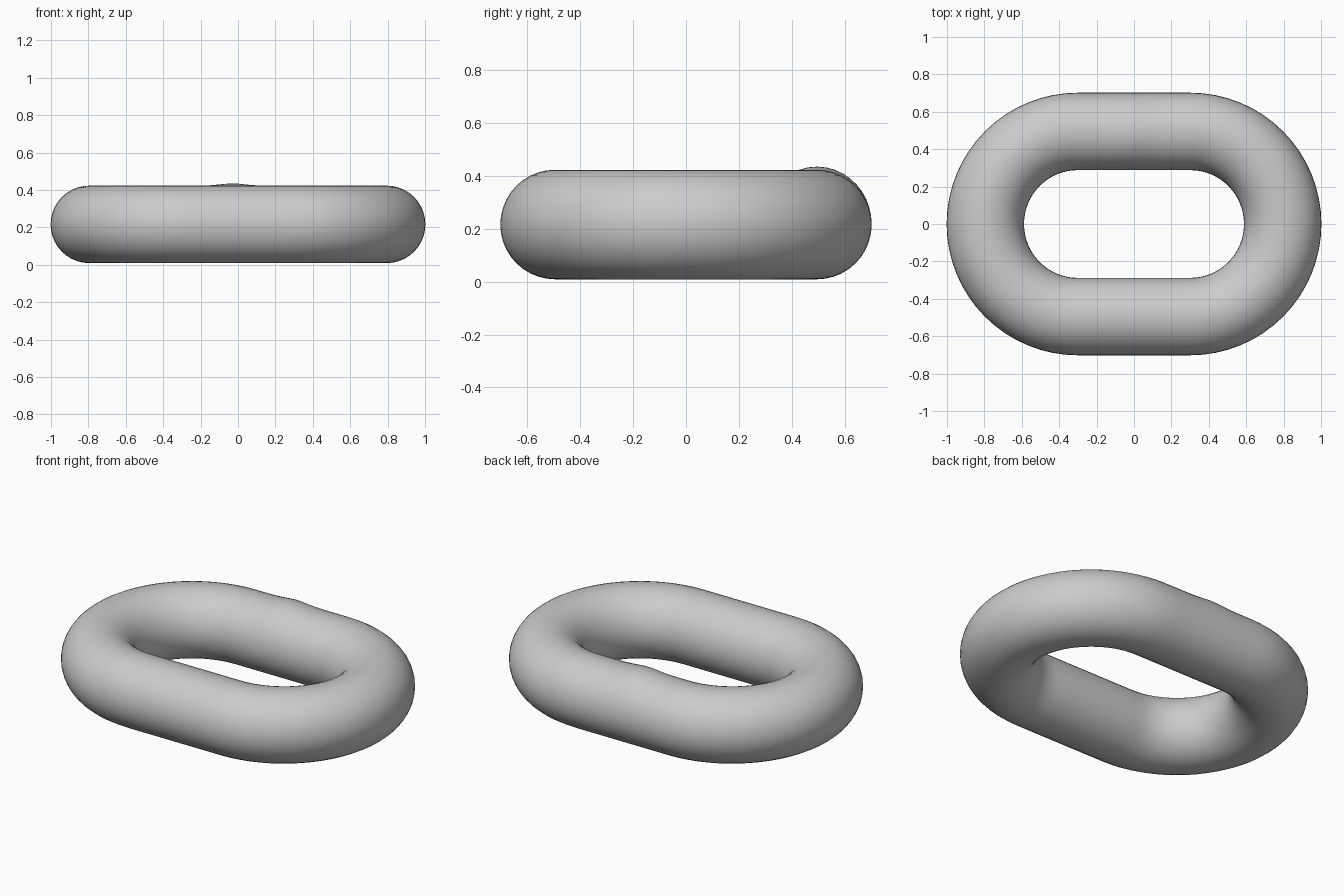
import bpy, bmesh, math
from mathutils import Vector

if "Cube" in bpy.data.objects:
    bpy.data.objects.remove(bpy.data.objects["Cube"])

HALF_STRAIGHT, BEND, TUBE, MID_Z = 0.3, 0.495, 0.207, 0.216
SIDES = 40


def link_path():
    """Centre line points and outward normals of a rounded oblong."""
    pts = []
    for side, start in ((1, -math.pi / 2), (-1, math.pi / 2)):
        for i in range(33):
            a = start + math.pi * i / 32
            n = Vector((math.cos(a), math.sin(a), 0))
            pts.append((Vector((side * HALF_STRAIGHT, 0, 0)) + n * BEND, n))
        # straight side following the bend
        n = Vector((0, side, 0))
        for i in range(1, 16):
            x = side * HALF_STRAIGHT * (1 - 2 * i / 16)
            pts.append((Vector((x, side * BEND, 0)), n))
    return pts


# Round bar swept around the path
bm = bmesh.new()
rings = []
for p, n in link_path():
    # slight weld swelling on top of the back bar
    weld = 0.012 * math.exp(-((p.x + 0.03) / 0.09) ** 2) if p.y > 0.4 else 0
    ring = []
    for j in range(SIDES):
        t = 2 * math.pi * j / SIDES
        r = TUBE + weld * max(0, math.sin(t)) ** 2
        ring.append(bm.verts.new(p + n * r * math.cos(t) + Vector((0, 0, MID_Z + r * math.sin(t)))))
    rings.append(ring)
for i, ring in enumerate(rings):
    nxt = rings[(i + 1) % len(rings)]
    for j in range(SIDES):
        k = (j + 1) % SIDES
        bm.faces.new((ring[j], nxt[j], nxt[k], ring[k]))
bmesh.ops.recalc_face_normals(bm, faces=bm.faces)
for f in bm.faces:
    f.smooth = True

mesh = bpy.data.meshes.new("chain_link")
bm.to_mesh(mesh)
bm.free()
link = bpy.data.objects.new("chain_link", mesh)
bpy.context.collection.objects.link(link)
